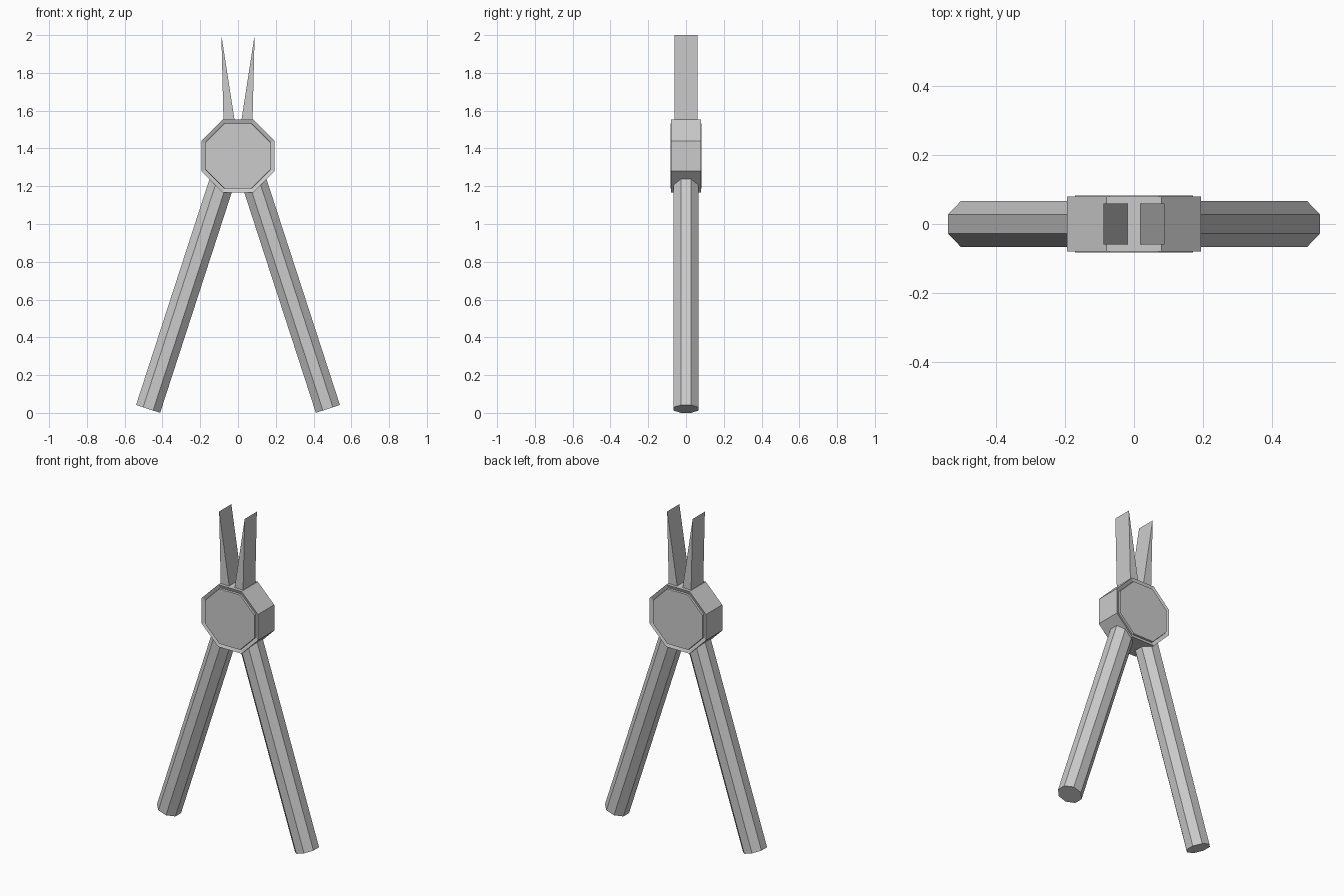
import bpy, bmesh
from math import sin, cos, pi, radians
from mathutils import Matrix, Vector

if "Cube" in bpy.data.objects:
    bpy.data.objects.remove(bpy.data.objects["Cube"])


def finish(name, bm, matrix=Matrix()):
    bmesh.ops.transform(bm, matrix=matrix, verts=bm.verts)
    bmesh.ops.recalc_face_normals(bm, faces=bm.faces)
    mesh = bpy.data.meshes.new(name)
    bm.to_mesh(mesh)
    bm.free()
    obj = bpy.data.objects.new(name, mesh)
    bpy.context.collection.objects.link(obj)
    return obj


def octagon_stack(name, rings, matrix):
    """Loft octagons given as (apothem, height), capped at both ends."""
    bm = bmesh.new()
    loops = []
    for apothem, h in rings:
        r = apothem / cos(pi / 8)
        loops.append([bm.verts.new((r * cos(pi / 8 + i * pi / 4),
                                    r * sin(pi / 8 + i * pi / 4), h)) for i in range(8)])
    for a, b in zip(loops, loops[1:]):
        for i in range(8):
            j = (i + 1) % 8
            bm.faces.new((a[i], a[j], b[j], b[i]))
    bm.faces.new(loops[0][::-1])
    bm.faces.new(loops[-1])
    return finish(name, bm, matrix)


def blade(name, profile, half):
    bm = bmesh.new()
    face = bm.faces.new([bm.verts.new((x, -half, z)) for x, z in profile])
    ext = bmesh.ops.extrude_face_region(bm, geom=[face])["geom"]
    bmesh.ops.translate(bm, vec=(0, 2 * half, 0),
                        verts=[g for g in ext if isinstance(g, bmesh.types.BMVert)])
    return finish(name, bm)


# Pivot: octagonal hub with a shallow groove around each face plate
octagon_stack("pivot_hub",
              [(0.171, -0.083), (0.173, -0.072), (0.194, -0.080),
               (0.194, 0.080), (0.173, 0.072), (0.171, 0.083)],
              Matrix.Translation((0, 0, 1.36)) @ Matrix.Rotation(radians(90), 4, 'X'))

for side, label in ((-1, "left"), (1, "right")):
    # Handle: eight-sided bar splayed outward
    octagon_stack(label + "_handle", [(0.067, 0), (0.067, 1.30)],
                  Matrix.Translation((side * 0.476, 0, 0.021))
                  @ Matrix.Rotation(radians(-18 * side), 4, 'Y'))
    # Jaw: wedge blade tapering to a sharp tip
    blade(label + "_jaw",
          [(side * x, z) for x, z in ((0.012, 1.51), (0.076, 1.51), (0.088, 2.0))], 0.06)
